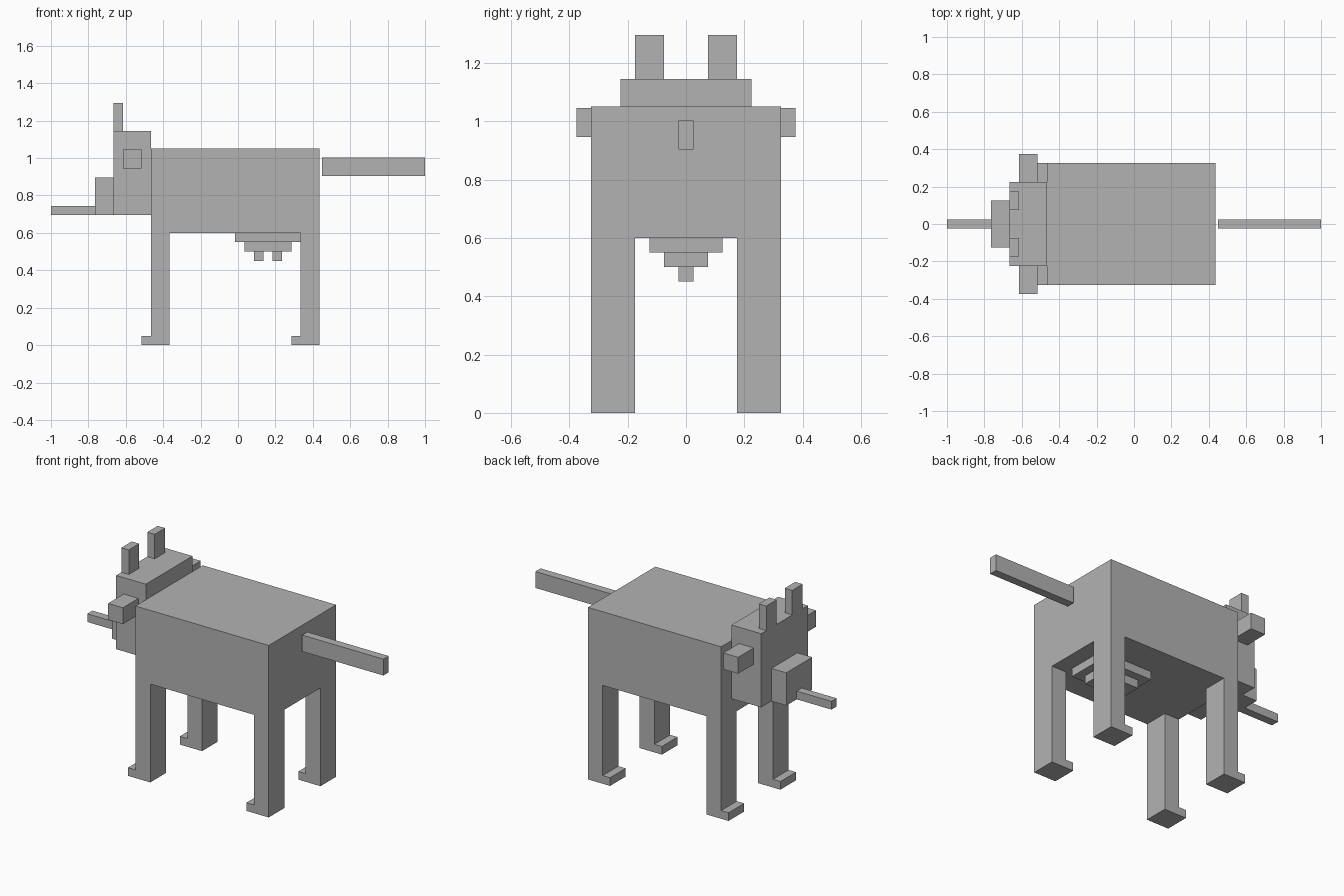
import bpy, bmesh
from mathutils import Vector

if "Cube" in bpy.data.objects:
    bpy.data.objects.remove(bpy.data.objects["Cube"])

grey = bpy.data.materials.new("plain grey")
grey.diffuse_color = (0.45, 0.45, 0.45, 1)
grey.use_nodes = True
grey.node_tree.nodes["Principled BSDF"].inputs["Base Color"].default_value = grey.diffuse_color


def finish(name, bm):
    bmesh.ops.recalc_face_normals(bm, faces=bm.faces)
    mesh = bpy.data.meshes.new(name)
    bm.to_mesh(mesh)
    bm.free()
    mesh.materials.append(grey)
    obj = bpy.data.objects.new(name, mesh)
    bpy.context.collection.objects.link(obj)


def box_mesh(x, y, z):
    bm = bmesh.new()
    bmesh.ops.create_cube(bm, size=1)
    for v in bm.verts:
        v.co = Vector([(r[0] + r[1]) / 2 + c * (r[1] - r[0]) for c, r in zip(v.co, (x, y, z))])
    return bm


def box(name, x, y, z):
    finish(name, box_mesh(x, y, z))


def extrude(bm, faces, offset):
    caps = bmesh.ops.extrude_discrete_faces(bm, faces=faces)["faces"]
    verts = list({v for f in caps for v in f.verts})
    bmesh.ops.translate(bm, verts=verts, vec=offset)
    return caps


# Body with four legs and hooves pulled out of its bottom corners
bm = box_mesh((-0.465, 0.435), (-0.325, 0.325), (0.6, 1.05))
for co, no in (((-0.365, 0, 0), (1, 0, 0)), ((0.335, 0, 0), (1, 0, 0)),
               ((0, -0.175, 0), (0, 1, 0)), ((0, 0.175, 0), (0, 1, 0))):
    bmesh.ops.bisect_plane(bm, geom=bm.verts[:] + bm.edges[:] + bm.faces[:],
                           plane_co=co, plane_no=no)
corners = []
for f in bm.faces:
    c = f.calc_center_median()
    if c.z < 0.601 and abs(c.y) > 0.175 and not -0.365 < c.x < 0.335:
        corners.append(f)
soles = extrude(bm, corners, (0, 0, -0.55))
extrude(bm, soles, (0, 0, -0.05))
bm.normal_update()
toes = [f for f in bm.faces if f.normal.x < -0.9 and f.calc_center_median().z < 0.05]
extrude(bm, toes, (-0.05, 0, 0))
bmesh.ops.dissolve_limit(bm, angle_limit=0.01, verts=bm.verts, edges=bm.edges)
finish("body_and_legs", bm)

# Head
box("head", (-0.665, -0.465), (-0.225, 0.225), (0.695, 1.145))
box("snout", (-0.765, -0.665), (-0.125, 0.125), (0.695, 0.895))
box("tongue", (-1.0, -0.765), (-0.025, 0.025), (0.695, 0.745))
for side, s in (("right", -1), ("left", 1)):
    box(side + "_ear", (-0.615, -0.515), sorted((s * 0.225, s * 0.375)), (0.945, 1.045))
    box(side + "_horn", (-0.665, -0.615), sorted((s * 0.075, s * 0.175)), (1.145, 1.295))

# Tail, standing just clear of the body
box("tail", (0.45, 1.0), (-0.025, 0.025), (0.903, 1.003))

# Udder
box("udder_upper", (-0.015, 0.335), (-0.125, 0.125), (0.55, 0.6))
box("udder_lower", (0.035, 0.285), (-0.075, 0.075), (0.5, 0.55))
for name, x in (("front_teat", 0.085), ("rear_teat", 0.185)):
    box(name, (x, x + 0.05), (-0.025, 0.025), (0.45, 0.5))
